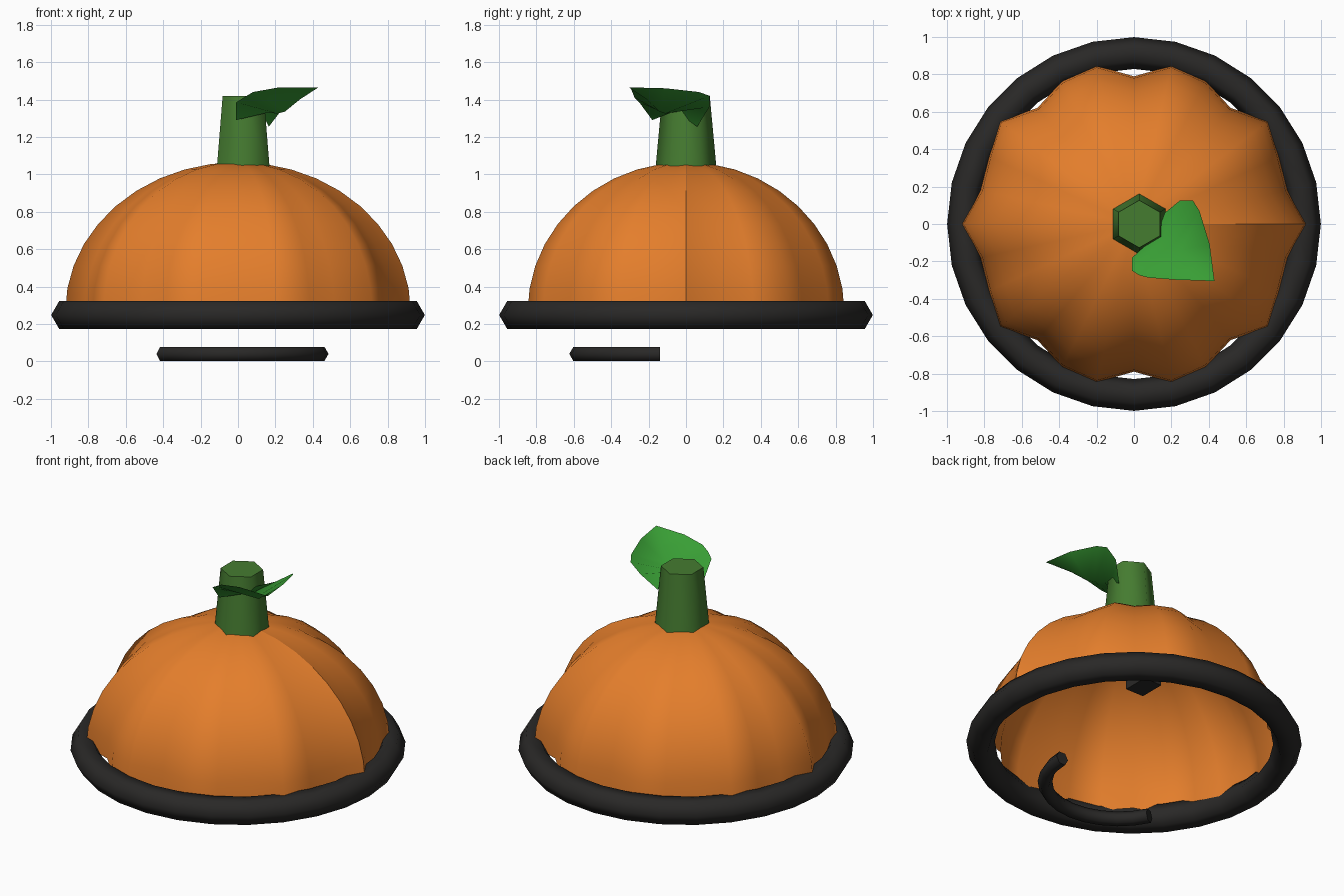
import bpy
from math import sin, cos, pi, tau, radians

if "Cube" in bpy.data.objects:
    bpy.data.objects.remove(bpy.data.objects["Cube"])


def material(name, color):
    m = bpy.data.materials.new(name)
    m.diffuse_color = (*color, 1)
    m.use_nodes = True
    m.node_tree.nodes["Principled BSDF"].inputs["Base Color"].default_value = m.diffuse_color
    return m


ORANGE = material("orange", (0.78, 0.21, 0.025))
BLACK = material("black", (0.022, 0.021, 0.02))
STEM = material("stem_green", (0.06, 0.2, 0.03))
LEAF = material("leaf_green", (0.04, 0.34, 0.035))
SEG = 28


def build(name, verts, faces, mat, flat=()):
    me = bpy.data.meshes.new(name)
    me.from_pydata(verts, [], faces)
    for i, p in enumerate(me.polygons):
        p.use_smooth = i not in flat
    me.materials.append(mat)
    ob = bpy.data.objects.new(name, me)
    bpy.context.collection.objects.link(ob)
    return ob


def grid_faces(rows, cols, wrap_rows=False, wrap_cols=False):
    out = []
    for i in range(rows if wrap_rows else rows - 1):
        for j in range(cols if wrap_cols else cols - 1):
            a, b = i, (i + 1) % rows
            c, d = j, (j + 1) % cols
            out.append((a * cols + c, b * cols + c, b * cols + d, a * cols + d))
    return out


def hex_ring(name, center, major, minor, steps):
    """Six-sided tube along a circle, full or partial (steps of 1/28 turn)."""
    full = abs(steps) == SEG
    n = SEG if full else abs(steps) + 1
    cx, cy, cz = center
    verts = []
    for i in range(n):
        a = tau * i / SEG * (1 if steps > 0 else -1)
        for k in range(6):
            b = tau * k / 6 * (1 if steps > 0 else -1)
            r = major + minor * cos(b)
            verts.append((cx + r * cos(a), cy + r * sin(a), cz + minor * sin(b)))
    faces = grid_faces(n, 6, full, True)
    flat = ()
    if not full:
        flat = (len(faces), len(faces) + 1)
        faces += [tuple(range(6)), tuple(range(n * 6 - 1, n * 6 - 7, -1))]
    return build(name, verts, faces, BLACK, flat)


# Ribbed dome: open shell with an unwelded seam on the +x side
ROWS = 10
verts = []
for i in range(ROWS):
    e = pi / 2 * i / ROWS
    for j in range(SEG + 1):
        a = tau * j / SEG
        r = 0.873 * (1 + 0.058 * cos(10 * a)) * cos(e)
        verts.append((r * cos(a), 0.96 * r * sin(a), 0.265 + 0.80 * sin(e)))
cols = SEG + 1
faces = [f[::-1] for f in grid_faces(ROWS, cols)]
pole = len(verts)
verts.append((0, 0, 1.065))
top = (ROWS - 1) * cols
faces += [(top + j, top + j + 1, pole) for j in range(SEG)]
build("pumpkin_dome", verts, faces, ORANGE)

# Rim and the loose strap below it
hex_ring("rim", (0, 0, 0.248), 0.914, 0.085, SEG)
hex_ring("chin_strap", (0, -0.14, 0.04), 0.44, 0.044, -12)

# Tapered hexagonal stem
verts = [(0.028 + r * cos(radians(30 + 60 * k)), r * sin(radians(30 + 60 * k)), z)
         for r, z in ((0.166, 1.0), (0.127, 1.42)) for k in range(6)]
faces = [f[::-1] for f in grid_faces(2, 6, False, True)]
faces += [tuple(range(5, -1, -1)), tuple(range(6, 12))]
build("stem", verts, faces, STEM, (6, 7))

# Curled leaf: left edge, midrib and right edge meeting at the tip
left = [(-.01, -.18, 1.29), (-.01, -.25, 1.385), (.03, -.275, 1.41),
        (.08, -.287, 1.44), (.22, -.298, 1.465)]
mid = [(.12, -.06, 1.34), (.16, -.08, 1.33), (.21, -.11, 1.325),
       (.25, -.14, 1.335), (.33, -.21, 1.40)]
right = [(.165, .06, 1.255), (.245, .125, 1.36), (.315, .125, 1.42),
         (.35, .07, 1.44), (.405, -.11, 1.46)]
verts = [p for row in zip(left, mid, right) for p in row] + [(.43, -.305, 1.465)]
faces = grid_faces(5, 3) + [(12, 15, 13), (13, 15, 14)]
build("leaf", verts, faces, LEAF)

# Small dark block inside the dome
bpy.ops.mesh.primitive_cube_add(size=1, location=(0, 0.09, 0.64))
block = bpy.context.object
block.name = "inner_block"
block.scale = (0.13, 0.17, 0.1)
block.data.materials.append(BLACK)
